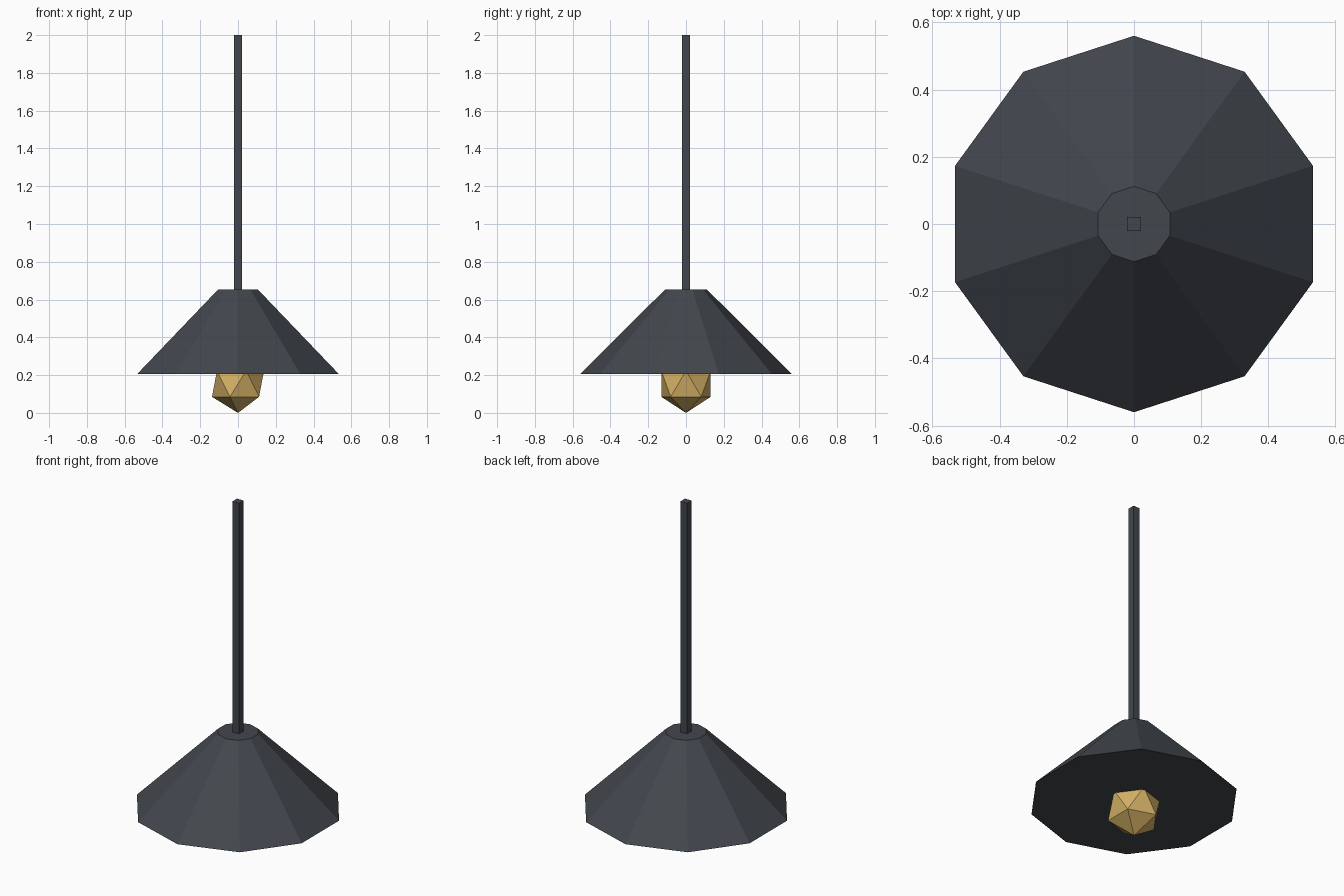
import bpy
import math

if "Cube" in bpy.data.objects:
    bpy.data.objects.remove(bpy.data.objects["Cube"], do_unlink=True)


def make_material(name, rgb):
    mat = bpy.data.materials.new(name)
    mat.use_nodes = True
    color = (*rgb, 1.0)
    mat.diffuse_color = color
    mat.node_tree.nodes["Principled BSDF"].inputs["Base Color"].default_value = color
    return mat


def finish(name, mat):
    obj = bpy.context.object
    obj.name = obj.data.name = name
    obj.data.materials.clear()
    obj.data.materials.append(mat)
    return obj


slate = make_material("dark slate metal", (0.055, 0.063, 0.075))
gold = make_material("warm gold glass", (0.65, 0.43, 0.13))

RIM_Z, CROWN_Z, TOP_Z = 0.207, 0.652, 2.0
ROD_WIDTH = 0.043
BULB_RADIUS = 0.154

# Ten-sided lamp shade, closed at crown and rim
bpy.ops.mesh.primitive_cone_add(
    vertices=10, radius1=0.56, radius2=0.112, depth=CROWN_Z - RIM_Z,
    end_fill_type='NGON', location=(0, 0, (RIM_Z + CROWN_Z) / 2))
finish("lamp_shade", slate)

# Square hanging rod standing on the crown
bpy.ops.mesh.primitive_cube_add(size=1, location=(0, 0, (CROWN_Z + TOP_Z) / 2))
rod = finish("hanging_rod", slate)
rod.scale = (ROD_WIDTH, ROD_WIDTH, TOP_Z - CROWN_Z)

# Faceted bulb, partly sunk into the shade
bpy.ops.mesh.primitive_ico_sphere_add(
    subdivisions=1, radius=BULB_RADIUS, location=(0, 0, BULB_RADIUS))
finish("bulb", gold)
